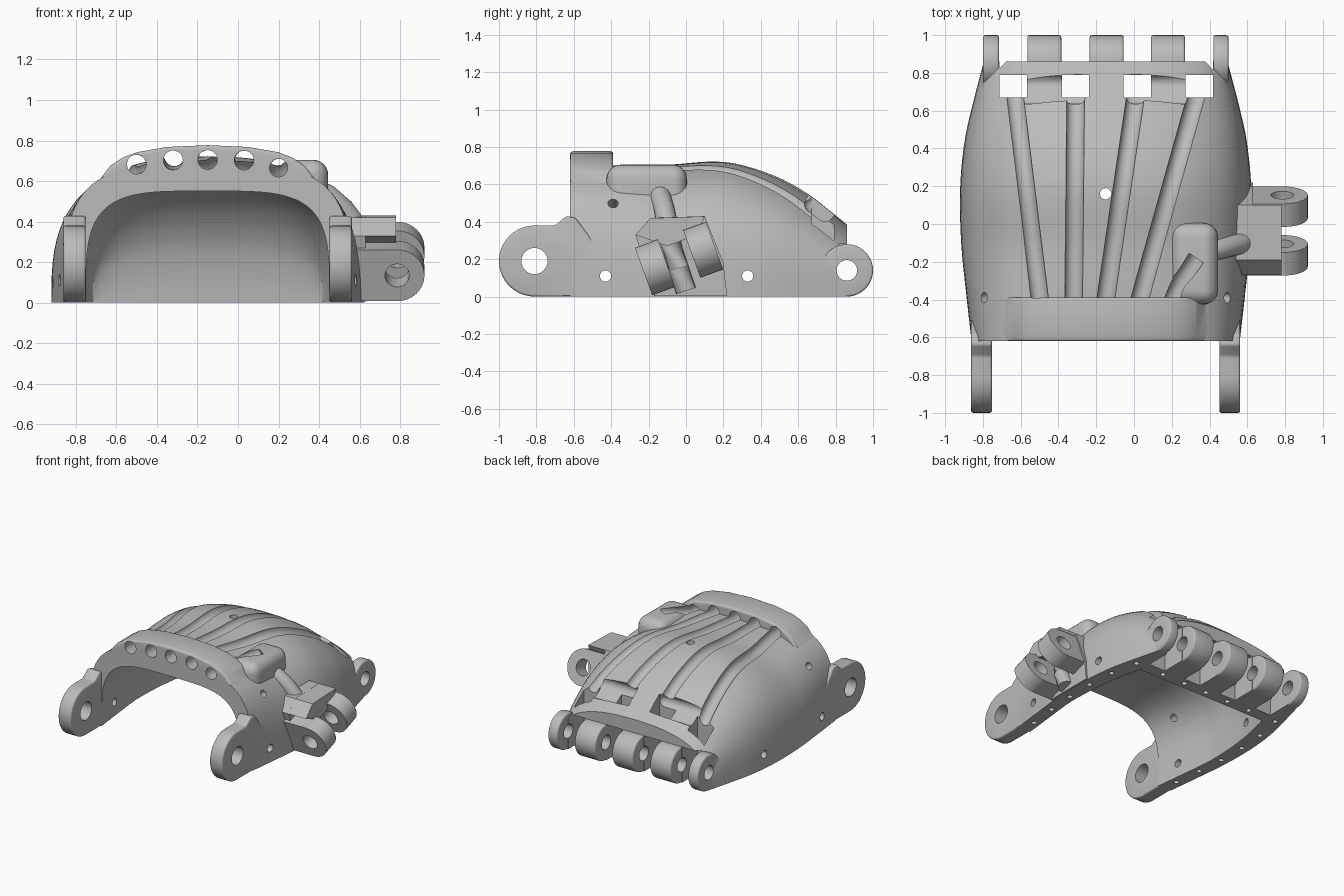
import bpy, bmesh, math
from mathutils import Vector, Matrix

if "Cube" in bpy.data.objects:
    bpy.data.objects.remove(bpy.data.objects["Cube"], do_unlink=True)

MID = -0.15   # centre line of the palm
TILT = math.radians(20)

mat = bpy.data.materials.new("plain_grey")
mat.use_nodes = True
GREY = (0.5, 0.5, 0.5, 1)
mat.diffuse_color = GREY
mat.node_tree.nodes["Principled BSDF"].inputs["Base Color"].default_value = GREY


def finish(bm, name, bevel=0.0, segments=3):
    bmesh.ops.recalc_face_normals(bm, faces=bm.faces)
    if bevel:
        sharp = [e for e in bm.edges if e.calc_face_angle(0) > 0.6]
        bmesh.ops.bevel(bm, geom=sharp, offset=bevel, segments=segments,
                        profile=0.5, affect='EDGES', clamp_overlap=True)
    mesh = bpy.data.meshes.new(name)
    bm.to_mesh(mesh)
    bm.free()
    mesh.materials.append(mat)
    obj = bpy.data.objects.new(name, mesh)
    bpy.context.collection.objects.link(obj)
    return obj


def box(name, center, size, tilt=0.0, bevel=0.0, segments=3):
    bm = bmesh.new()
    m = Matrix.Translation(center) @ Matrix.Rotation(tilt, 4, 'X') @ Matrix.Diagonal((*size, 1))
    bmesh.ops.create_cube(bm, size=1, matrix=m)
    return finish(bm, name, bevel, segments)


def cylinder(name, center, radius, depth, axis, bevel=0.0, sides=40):
    bm = bmesh.new()
    turn = Vector(axis).to_track_quat('Z', 'Y').to_matrix().to_4x4()
    bmesh.ops.create_cone(bm, cap_ends=True, segments=sides, radius1=radius, radius2=radius,
                          depth=depth, matrix=Matrix.Translation(center) @ turn)
    return finish(bm, name, bevel)


def loft(name, sections, bevel=0.0):
    bm = bmesh.new()
    rings = [[bm.verts.new(p) for p in s] for s in sections]
    n = len(rings[0])
    for a, b in zip(rings, rings[1:]):
        for i in range(n):
            j = (i + 1) % n
            bm.faces.new((a[i], a[j], b[j], b[i]))
    bm.faces.new(rings[0])
    bm.faces.new(rings[-1])
    return finish(bm, name, bevel)


def tube(name, path, radius, sides=20):
    sections = []
    for i, p in enumerate(path):
        d = (path[min(i + 1, len(path) - 1)] - path[max(i - 1, 0)]).normalized()
        side = d.cross(Vector((0, -0.2, 1))).normalized()
        up = side.cross(d)
        angles = [2 * math.pi * k / sides for k in range(sides)]
        sections.append([p + radius * (math.cos(a) * side + math.sin(a) * up) for a in angles])
    return loft(name, sections)


def combine(base, other, operation):
    bpy.context.view_layer.objects.active = base
    mod = base.modifiers.new("combine", 'BOOLEAN')
    mod.object, mod.operation, mod.solver = other, operation, 'EXACT'
    bpy.ops.object.modifier_apply(modifier=mod.name)
    bpy.data.objects.remove(other, do_unlink=True)


# Palm outline: half width and crown height along the length
STATIONS = [(-0.62, 0.71, 0.68), (-0.4, 0.735, 0.70), (-0.1, 0.765, 0.705), (0.2, 0.77, 0.72),
            (0.45, 0.745, 0.655), (0.65, 0.70, 0.55), (0.86, 0.645, 0.385)]


def outline(y):
    y = min(max(y, STATIONS[0][0]), STATIONS[-1][0])
    k = max(i for i, s in enumerate(STATIONS[:-1]) if s[0] <= y)
    last = len(STATIONS) - 1
    p0, p1, p2, p3 = (STATIONS[min(max(k + d, 0), last)] for d in (-1, 0, 1, 2))
    span = p2[0] - p1[0]
    t = (y - p1[0]) / span
    out = []
    for c in (1, 2):
        m1 = (p2[c] - p0[c]) / (p2[0] - p0[0]) * span
        m2 = (p3[c] - p1[c]) / (p3[0] - p1[0]) * span
        out.append((2*t**3 - 3*t*t + 1) * p1[c] + (t**3 - 2*t*t + t) * m1
                   + (3*t*t - 2*t**3) * p2[c] + (t**3 - t*t) * m2)
    return out


def squareness(y):
    # The arch is boxier at the wrist
    k = min(max((-0.1 - y) / 0.52, 0), 1) ** 1.5
    return 2.4 + 1.6 * k, 3 + 0.5 * k


def arch(y, w, h, a, b, floor=None, n=44):
    pts = []
    for i in range(n + 1):
        t = math.pi * i / n
        c = math.cos(t)
        s = 0 if i in (0, n) else math.sin(t)
        pts.append((MID + math.copysign(abs(c) ** (2 / a), c) * w, y, h * s ** (2 / b)))
    if floor is not None:
        pts = [(MID + w, y, floor)] + pts + [(MID - w, y, floor)]
    return pts


def surface(x, y):
    w, h = outline(y)
    a, b = squareness(y)
    return h * max(1 - abs((x - MID) / w) ** a, 0) ** (1 / b)


def steps(a, b, n):
    return [a + (b - a) * i / n for i in range(n + 1)]


# Palm shell
palm = loft("palm_shell", [arch(y, *outline(y), *squareness(y)) for y in steps(-0.62, 0.86, 30)])
added, cut = [], []

# Raised bar across the wrist end
half = [(0.55, 0.53), (0.53, 0.61), (0.48, 0.675), (0.42, 0.715), (0.35, 0.742), (0.2, 0.768)]
bar = half + [(0, 0.777)] + [(-x, z) for x, z in reversed(half)]
added.append(loft("wrist_bar", [[(MID + x, y, z) for x, z in bar] for y in (-0.62, -0.39)], 0.015))

# Wrist arms
angles = steps(math.pi / 2, 3 * math.pi / 2, 20)
arm = [(-0.81 + 0.19 * math.cos(a), 0.19 + 0.19 * math.sin(a)) for a in angles]
arm += [(-0.5, 0), (-0.5, 0.3), (-0.59, 0.42), (-0.64, 0.43), (-0.7, 0.38)]
for side in (-1, 1):
    added.append(loft("wrist_arm", [[(MID + side * d, y, z) for y, z in arm]
                                    for d in (0.602, 0.712)], 0.012))

# Knuckle lugs
for x, width in ((-0.757, 0.085), (-0.475, 0.18), (-0.145, 0.18), (0.18, 0.18), (0.46, 0.08)):
    added.append(cylinder("knuckle_lug", (x, 0.86, 0.14), 0.14, width, (1, 0, 0), 0.012))

# Thumb mount: base, overhanging cap and tilted fork
base = [(-0.27, 0.33), (-0.19, 0.42), (0.1, 0.43), (0.2, 0.18), (0.22, 0.002), (-0.17, 0.002)]
cap = [(-0.27, 0.33), (-0.19, 0.419), (0.1, 0.429), (0.06, 0.33), (-0.1, 0.27)]
for part, profile, reach in (("thumb_base", base, 0.63), ("thumb_cap", cap, 0.78)):
    added.append(loft(part, [[(x, y, z) for y, z in profile] for x in (0.52, reach)]))
axis = Vector((0, math.cos(TILT), math.sin(TILT)))
fork = Vector((0.785, -0.037, 0.203))
for side in (-1, 1):
    c = fork + axis * 0.137 * side
    added.append(box("thumb_prong", c - Vector((0.13, 0, 0)), (0.26, 0.13, 0.27), TILT))
    added.append(cylinder("thumb_prong_end", c, 0.135, 0.13, axis))

# Cord guide running over the shoulder to the thumb
added.append(box("cord_guide", (0.32, -0.21, 0.58), (0.25, 0.43, 0.25), 0, 0.075, 6))
shoulder = [(0.36, -0.15, 0.565), (0.44, -0.135, 0.53), (0.52, -0.115, 0.46), (0.58, -0.1, 0.38),
            (0.625, -0.08, 0.28), (0.64, -0.04, 0.15), (0.64, 0, 0.03)]
added.append(tube("cord_guide_tube", [Vector(p) for p in shoulder], 0.055))

# Hollow inside, open below and at the wrist, its roof curving down to the knuckle wall
cavity = []
for y in steps(-0.8, 0.57, 44):
    w, h = outline(y)
    wall = 0.11 + 0.04 * min(max((y + 0.1) / 0.6, 0), 1)
    drop = max(1 - max(y / 0.57, 0) ** 3, 0) ** 0.4
    power = 3.2 + 0.8 * min(max(-y / 0.6, 0), 1)
    cavity.append(arch(y, w - wall, max((h - 0.13) * drop, 0.02), power, power, floor=-0.1))
cut.append(loft("cavity", cavity))

# Cord grooves, which carry on as holes through the bar
for x_back, x_front in ((-0.625, -0.5), (-0.31, -0.32), (0.0, -0.15), (0.315, 0.03)):
    path = []
    for y in [-0.75] + steps(-0.40, 0.70, 24):
        t = max(y + 0.40, 0) / 1.02
        x = x_front + (x_back - x_front) * t
        path.append(Vector((x, y, surface(x, max(y, -0.4)) + 0.005)))
    cut.append(tube("cord_groove", path, 0.048))
z5 = 0.665
cut.append(tube("thumb_groove", [Vector((0.2, -0.75, z5)), Vector((0.2, -0.40, z5)),
                                 Vector((0.25, -0.30, z5 + 0.01)), Vector((0.33, -0.18, z5 + 0.04))], 0.045))

# Scoops above the knuckles
for x in (-0.475, 0.185):
    cut.append(box("scoop", (x, 0.72, surface(x, 0.72) + 0.015), (0.47, 0.17, 0.12),
                   math.radians(-35), 0.045, 4))

# Gaps between the lugs: open upward as windows, bridged by a strip at the rear edge
for x in (-0.64, -0.31, 0.0175, 0.345):
    cut.append(box("window", (x, 0.73, 0.35), (0.145, 0.12, 0.9)))
    cut.append(box("knuckle_gap", (x, 0.84, 0.08), (0.145, 0.3, 0.4)))

# Bores and screw holes
cut.append(cylinder("wrist_bore", (MID, -0.81, 0.19), 0.07, 2, (1, 0, 0)))
cut.append(cylinder("knuckle_bore", (MID, 0.86, 0.14), 0.055, 2, (1, 0, 0)))
cut.append(cylinder("thumb_bore", fork, 0.06, 0.8, axis))
for y in (-0.43, 0.33):
    cut.append(cylinder("side_hole", (MID, y, 0.11), 0.03, 2, (1, 0, 0), sides=20))
cut.append(cylinder("crown_hole", (MID, 0.16, 0.7), 0.03, 0.5, (0, 0, 1), sides=20))
for side in (-1, 1):
    cut.append(cylinder("shoulder_hole", (MID + side * 0.68, -0.39, 0.52), 0.028, 0.5,
                        (side, 0, 0.6), sides=20))
    for y in steps(-0.5, 0.62, 5):
        x = MID + side * (outline(y)[0] - 0.06)
        cut.append(cylinder("rim_hole", (x, y, 0), 0.02, 0.12, (0, 0, 1), sides=12))
for x in steps(-0.55, 0.25, 4):
    cut.append(cylinder("rim_hole", (x, 0.62, 0), 0.02, 0.12, (0, 0, 1), sides=12))

for part in added:
    combine(palm, part, 'UNION')
for part in cut:
    combine(palm, part, 'DIFFERENCE')

bpy.ops.object.select_all(action='DESELECT')
palm.select_set(True)
bpy.context.view_layer.objects.active = palm
bpy.ops.object.shade_smooth_by_angle(angle=math.radians(32))
